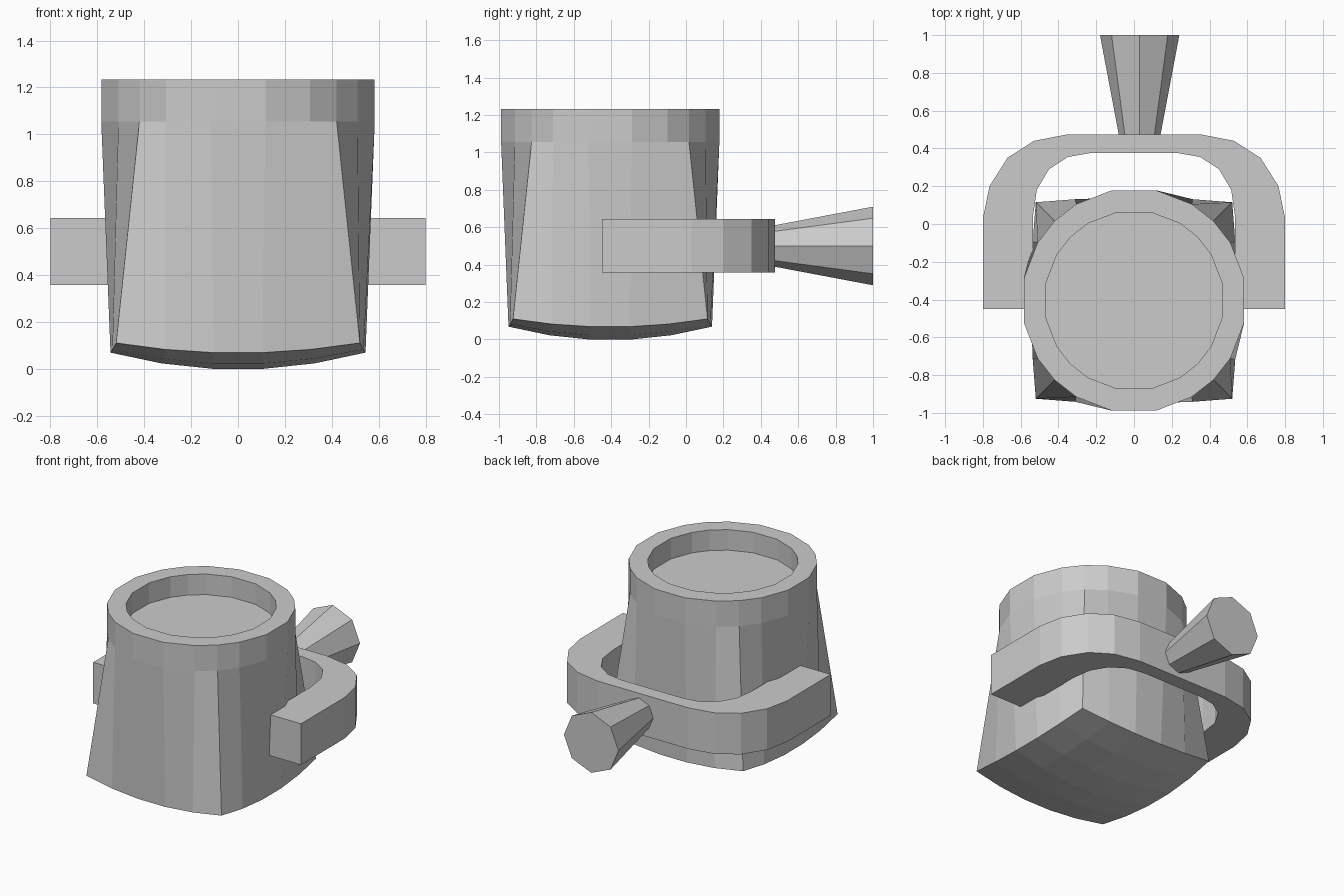
import bpy, bmesh
from math import sqrt
from mathutils import Matrix, Vector

cube = bpy.data.objects.get("Cube")
if cube:
    bpy.data.objects.remove(cube)

grey = bpy.data.materials.new("plain grey")
grey.use_nodes = True
colour = (0.6, 0.6, 0.6, 1)
grey.diffuse_color = colour
grey.node_tree.nodes["Principled BSDF"].inputs["Base Color"].default_value = colour


def finish(bm, name):
    bmesh.ops.recalc_face_normals(bm, faces=bm.faces)
    mesh = bpy.data.meshes.new(name)
    bm.to_mesh(mesh)
    bm.free()
    mesh.materials.append(grey)
    obj = bpy.data.objects.new(name, mesh)
    bpy.context.collection.objects.link(obj)
    return obj


def bridge(bm, a, b):
    n = len(a)
    for i in range(n):
        bm.faces.new((a[i], a[(i + 1) % n], b[(i + 1) % n], b[i]))


# Vessel: square domed base lofted into a round recessed rim
N = 5
CENTRE_Y = -0.405
bm = bmesh.new()


def base_point(u, v):
    x = u * (0.545 - 0.025 * v * v)
    y = v * (0.545 - 0.025 * u * u)
    z = 0.073 * (u * u + v * v) - 0.03 * u * u * v * v - 0.006
    return Vector((x, y + CENTRE_Y, z))


steps = [2 * i / N - 1 for i in range(N + 1)]
grid = [[bm.verts.new(base_point(u, v)) for v in steps] for u in steps]
for i in range(N):
    for j in range(N):
        bm.faces.new((grid[i][j], grid[i][j + 1], grid[i + 1][j + 1], grid[i + 1][j]))

# Walk round the border of the base grid
border = ([(i, 0) for i in range(N)] + [(N, i) for i in range(N)]
          + [(N - i, N) for i in range(N)] + [(0, N - i) for i in range(N)])


def circle(radius, z):
    ring = []
    for i, j in border:
        d = Vector((steps[i], steps[j])).normalized() * radius
        ring.append(bm.verts.new((d.x, d.y + CENTRE_Y, z)))
    return ring


rings = [[grid[i][j] for i, j in border],
         circle(0.595, 1.055), circle(0.595, 1.233),
         circle(0.475, 1.233), circle(0.475, 1.09)]
for lower, upper in zip(rings, rings[1:]):
    bridge(bm, lower, upper)
bm.faces.new(rings[-1])
finish(bm, "vessel")

# Bracket: U-shaped band gripping the vessel from behind
outer = [(0.8, -0.45), (0.8, 0.03), (0.765, 0.2), (0.67, 0.35), (0.53, 0.44), (0.35, 0.475)]
inner = [(0.535, -0.45), (0.535, 0.04), (0.515, 0.18), (0.45, 0.29), (0.35, 0.355), (0.235, 0.375)]


def mirrored(half):
    return half + [(-x, y) for x, y in reversed(half)]


bm = bmesh.new()
rows = [[bm.verts.new((x, y, z)) for x, y in mirrored(side)]
        for side, z in ((outer, 0.357), (inner, 0.357), (inner, 0.643), (outer, 0.643))]
for k in range(4):
    a, b = rows[k], rows[(k + 1) % 4]
    for i in range(len(a) - 1):
        bm.faces.new((a[i], a[i + 1], b[i + 1], b[i]))
for end in (0, -1):
    bm.faces.new([row[end] for row in rows])
finish(bm, "bracket")

# Handle: flared eight-sided grip
bm = bmesh.new()
bmesh.ops.create_cone(bm, cap_ends=True, segments=8, radius1=0.21, radius2=0.11, depth=0.53,
                      matrix=Matrix.Translation((0.03, 0.735, 0.5)) @ Matrix.Rotation(1.5707963, 4, 'X'))
finish(bm, "handle")
